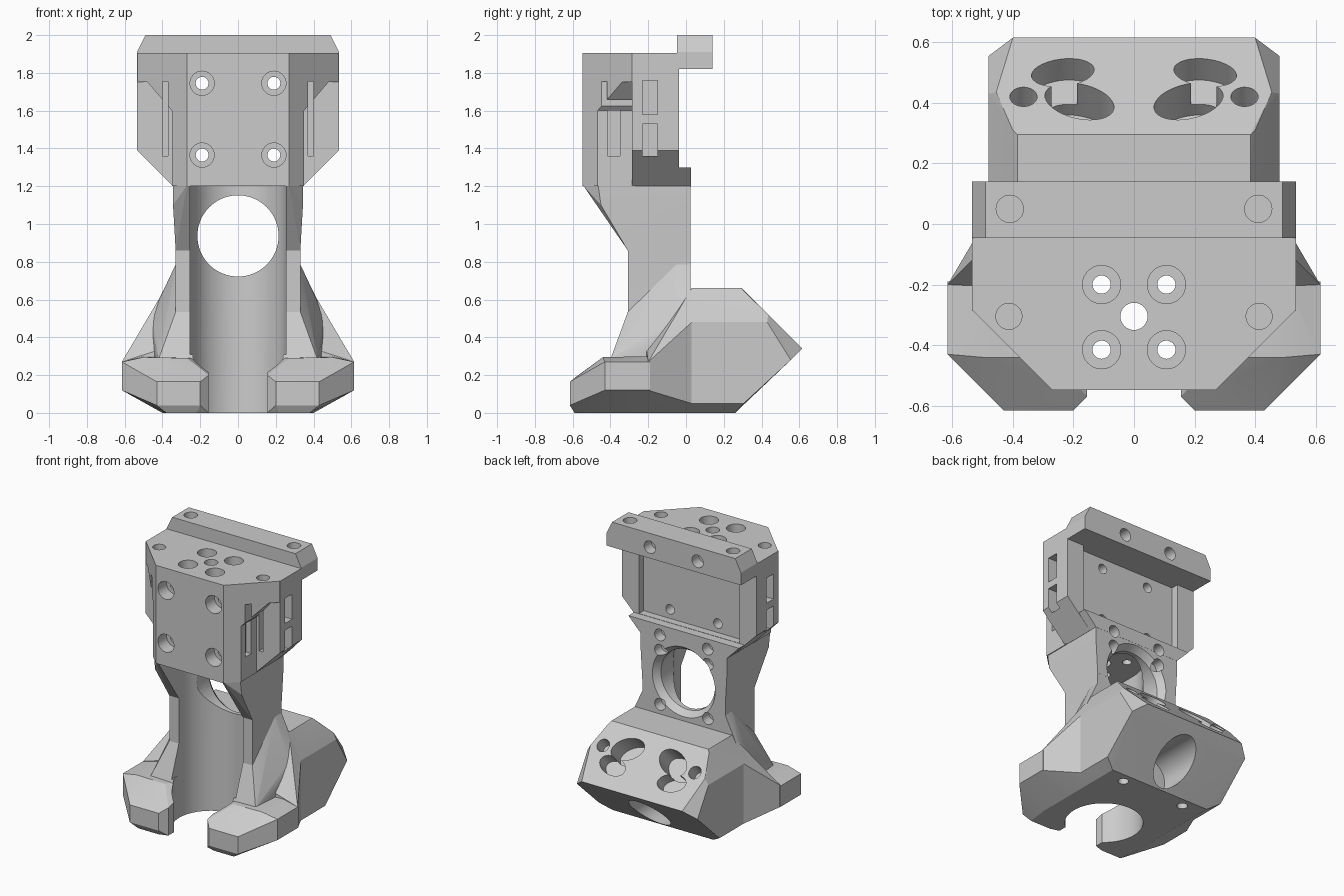
import bpy, bmesh
from math import radians, pi
from mathutils import Matrix, Vector

if "Cube" in bpy.data.objects:
    bpy.data.objects.remove(bpy.data.objects["Cube"])


def finish(name, bm):
    bmesh.ops.recalc_face_normals(bm, faces=bm.faces)
    me = bpy.data.meshes.new(name)
    bm.to_mesh(me)
    bm.free()
    ob = bpy.data.objects.new(name, me)
    bpy.context.collection.objects.link(ob)
    return ob


def hull(name, pts, mirror=True):
    """Convex solid through the points, optionally with their mirror images in x."""
    bm = bmesh.new()
    allp = list(pts) + ([(-x, y, z) for x, y, z in pts] if mirror else [])
    for p in allp:
        bm.verts.new(p)
    res = bmesh.ops.convex_hull(bm, input=bm.verts)
    junk = {g for g in res["geom_interior"] + res["geom_unused"] if isinstance(g, bmesh.types.BMVert)}
    bmesh.ops.delete(bm, geom=list(junk), context='VERTS')
    bmesh.ops.dissolve_limit(bm, angle_limit=radians(1), verts=bm.verts, edges=bm.edges)
    return finish(name, bm)


def box(name, x, y, z):
    return hull(name, [(a, b, c) for a in x for b in y for c in z], False)


def cyl(name, loc, r, depth, rot=(0, 0, 0), r2=None, seg=32, scale=(1, 1), spin=0):
    bm = bmesh.new()
    bmesh.ops.create_cone(bm, cap_ends=True, segments=seg, radius1=r,
                          radius2=r if r2 is None else r2, depth=depth)
    m = Matrix.Translation(loc)
    for axis, a in zip("XYZ", rot):
        m = m @ Matrix.Rotation(a, 4, axis)
    m = m @ Matrix.Rotation(spin, 4, 'Z') @ Matrix.Diagonal((*scale, 1, 1))
    bmesh.ops.transform(bm, matrix=m, verts=bm.verts)
    return finish(name, bm)


def sides(pts, s):
    return [(s * x, y, z) for x, y, z in pts]


ALONG_Y = (pi / 2, 0, 0)
parts, cuts = [], []

# head: tapered prow in front, main block with 45 degree lower flanks behind
body = hull("toolhead_body", [(x, y, z) for z in (1.2, 1.905)
            for x, y in ((0.27, -0.548), (0.535, -0.283), (0.535, -0.27))])
cuts_prow = []
for s in (1, -1):
    flank = [(0.35, 1.1), (0.35, 1.6), (0.48, 1.752), (0.7, 1.752), (0.7, 1.1)]
    cuts_prow.append(hull("prow_pocket", sides([(x, y, z) for x, z in flank for y in (-0.7, -0.2)], s), False))
parts.append(hull("head_block", [(x, y, z) for y in (-0.287, -0.036)
             for x, z in ((0.345, 1.2), (0.535, 1.39), (0.535, 1.905))]))

# rail on top and ledge below the back panel
parts.append(hull("top_rail", [(x, y, z) for y in (-0.047, 0.14)
             for x, z in ((0.535, 1.82), (0.535, 1.91), (0.49, 2.0))]))
parts.append(hull("back_ledge", [(x, y, z) for y in (-0.1, 0.026)
             for x, z in ((0.343, 1.199), (0.44, 1.298))]))

# neck
parts.append(hull("upper_neck", [
    (0.33, 0.025, 0.86), (0.33, -0.308, 0.86), (0.33, 0.025, 1.03), (0.33, -0.41, 1.03),
    (0.344, 0.025, 1.1), (0.344, -0.45, 1.1), (0.344, 0.025, 1.24), (0.344, -0.47, 1.24),
    (0.27, -0.545, 1.205), (0.27, -0.545, 1.24)]))
parts.append(hull("lower_neck", [(0.33, y, z) for y in (0.0245, -0.308) for z in (0.1, 0.88)]))

# fairing that flares from the neck into the base
parts.append(hull("fairing", [
    (0.328, 0.024, 0.79), (0.328, -0.05, 0.79), (0.328, -0.306, 0.54), (0.328, -0.306, 0.40),
    (0.47, 0.024, 0.49), (0.45, -0.06, 0.5), (0.42, -0.29, 0.36), (0.42, -0.40, 0.285),
    (0.42, 0.024, 0.1), (0.42, -0.40, 0.1)]))

# base: rear duct body and widening middle
waist = [(0.40, 0.03, 0), (0.48, 0.03, 0.05), (0.48, 0.03, 0.48), (0.40, 0.03, 0.62), (0.385, 0.03, 0.66)]
parts.append(hull("rear_body", waist + [
    (0.385, 0.295, 0.66), (0.40, 0.31, 0.64), (0.455, 0.435, 0.52), (0.48, 0.43, 0.48),
    (0.40, 0.615, 0.34), (0.48, 0.555, 0.28), (0.48, 0.305, 0.05), (0.40, 0.26, 0)]))
parts.append(hull("middle_body", waist + [
    (0.40, -0.21, 0), (0.615, -0.2, 0.12), (0.615, -0.2, 0.27), (0.40, -0.21, 0.34)]))

# front legs that curl around the bore
leg = [(0.2, -0.615, 0.04), (0.43, -0.615, 0.04), (0.2, -0.615, 0.165), (0.43, -0.615, 0.165),
       (0.155, -0.57, 0), (0.155, -0.57, 0.2), (0.22, -0.59, 0), (0.38, -0.59, 0),
       (0.615, -0.43, 0.12), (0.615, -0.43, 0.27), (0.615, -0.19, 0.12), (0.615, -0.19, 0.27),
       (0.40, -0.43, 0), (0.40, -0.19, 0), (0.155, -0.19, 0), (0.155, -0.19, 0.29),
       (0.27, -0.44, 0.29), (0.5, -0.44, 0.295), (0.5, -0.19, 0.3)]
for s in (1, -1):
    parts.append(hull("front_leg", sides(leg, s), False))

# vertical bore, its open front, and the round window through the neck
cuts.append(cyl("bore", (0, -0.305, 0.5), 0.255, 1.4, seg=96))
cuts.append(box("bore_front", (-0.255, 0.255), (-0.8, -0.305), (0.31, 1.2)))
cuts.append(cyl("window", (0, -0.1, 0.937), 0.215, 0.8, ALONG_Y, seg=64))
cuts.append(cyl("window_flare", (0, 0.005, 0.937), 0.265, 0.08, ALONG_Y, 0.205, 64))
# recessed back panel, and the hollow under the rear body
cuts.append(box("back_panel", (-0.40, 0.40), (-0.09, 0.1), (1.3, 1.82)))
cuts.append(cyl("rear_hollow", (0, 0.45, 0.145), 0.135, 0.6, ALONG_Y, seg=48))
# central hole in the head
cuts.append(cyl("centre_hole", (0, -0.305, 1.6), 0.045, 1.0))

TILT = (-pi / 4, 0, 0)
for s in (1, -1):
    # head side slots and windows
    cuts.append(box("thin_slot", (s * 0.37, s * 0.40), (-0.6, -0.2), (1.36, 1.755)))
    cuts.append(box("wall_notch", (s * 0.31, s * 0.36), (-0.415, -0.35), (1.36, 1.6)))
    for z in ((1.58, 1.76), (1.36, 1.53)):
        cuts.append(box("side_window", (s * 0.43, s * 0.6), (-0.23, -0.15), z))
    # front mounting holes with counterbores
    for z in (1.745, 1.365):
        cuts.append(cyl("mount_hole", (s * 0.19, -0.3, z), 0.034, 0.8, ALONG_Y))
        cuts.append(cyl("mount_bore", (s * 0.19, -0.55, z), 0.064, 0.2, ALONG_Y))
    # top holes
    for y in (-0.2, -0.415):
        cuts.append(cyl("top_hole", (s * 0.107, y, 1.6), 0.03, 1.0))
        cuts.append(cyl("top_bore", (s * 0.107, y, 1.9), 0.063, 0.2))
    cuts.append(cyl("corner_hole", (s * 0.413, -0.305, 1.9), 0.043, 0.2))
    cuts.append(cyl("rail_hole", (s * 0.41, 0.05, 2.0), 0.045, 0.2))
    cuts.append(cyl("rail_back_hole", (s * 0.19, 0.14, 1.9), 0.045, 0.16, ALONG_Y))
    # neck holes at the back
    for z in (1.225, 1.115, 0.725):
        cuts.append(cyl("neck_hole", (s * 0.19, 0.02, z), 0.042, 0.14, ALONG_Y))
    # duct openings on the sloped rear face (z = 0.955 - y)
    cuts.append(cyl("duct_upper", (s * 0.235, 0.50, 0.455), 1, 0.2, TILT,
                    scale=(0.105, 0.063), spin=s * radians(-12)))
    cuts.append(cyl("duct_lower", (s * 0.18, 0.405, 0.55), 1, 0.3, TILT,
                    scale=(0.12, 0.078), spin=s * radians(24)))
    cuts.append(cyl("duct_screw", (s * 0.365, 0.42, 0.535), 0.045, 0.2, TILT))
    cuts.append(cyl("bottom_hole", (s * 0.25, 0.19, 0), 0.035, 0.12))

# combine everything into one solid
bpy.context.view_layer.objects.active = body
for op, tools in (('DIFFERENCE', cuts_prow), ('UNION', parts), ('DIFFERENCE', cuts)):
    for t in tools:
        m = body.modifiers.new(t.name, 'BOOLEAN')
        m.operation, m.object, m.solver = op, t, 'EXACT'
        bpy.ops.object.modifier_apply(modifier=m.name)
        bpy.data.objects.remove(t)

bpy.ops.object.select_all(action='DESELECT')
body.select_set(True)
bpy.ops.object.shade_smooth_by_angle(angle=radians(14))
